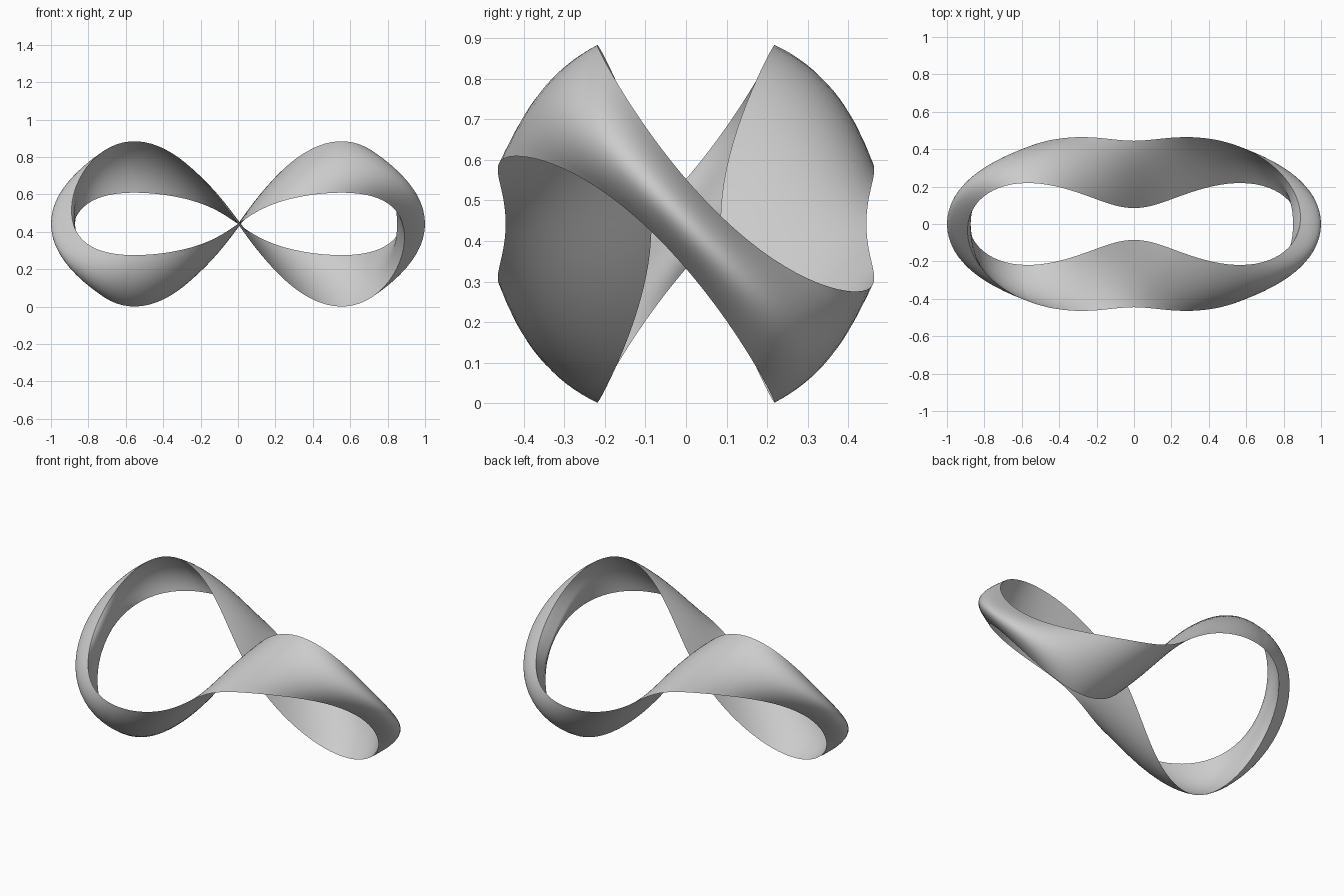
import bpy, bmesh
from math import sin, cos, pi
from mathutils import Vector

if "Cube" in bpy.data.objects:
    bpy.data.objects.remove(bpy.data.objects["Cube"], do_unlink=True)

STEPS, ACROSS = 128, 16
MID_HEIGHT = 0.4425
THIN = 0.012


def sheet_point(t, s, fullness=1):
    """Point at angle t along the loop and s (-1 to 1) across the band."""
    k = fullness * (1 - s * s)          # outward bulge, zero at both rims
    x = (0.785 + 0.07 * k) * cos(t) + (0.105 + 0.04 * k) * cos(3 * t) + 0.02 * s * sin(2 * t)
    y = (s * (0.115 - 0.065 * cos(2 * t))
         - (0.366 + 0.02 * k) * sin(t) - (0.101 + 0.02 * k) * sin(3 * t))
    z = (s * (0.1245 * cos(t) - 0.053 * cos(3 * t) - 0.0165 * cos(5 * t))
         + (0.3 + 0.025 * k) * sin(2 * t) + 0.025 * sin(4 * t))
    return Vector((x, y, z + MID_HEIGHT))


def inner_point(t, s):
    """Inner skin: thin behind the outer skin, filled out at the two ends."""
    e = 0.001
    along = sheet_point(t + e, s) - sheet_point(t - e, s)
    over = sheet_point(t, s + e) - sheet_point(t, s - e)
    inward = along.cross(over).normalized()
    fullness = 1 - 1.25 * cos(t) ** 6
    return sheet_point(t, s, fullness) + inward * THIN * (1 - s * s)


# Twisted figure-eight band: closed lens sections joined into a loop
spread = [2 * j / ACROSS - 1 for j in range(ACROSS + 1)]
bm = bmesh.new()
rings = []
for i in range(STEPS):
    t = 2 * pi * i / STEPS
    section = [sheet_point(t, s) for s in spread]
    section += [inner_point(t, s) for s in reversed(spread[1:-1])]
    rings.append([bm.verts.new(p) for p in section])
for i, ring in enumerate(rings):
    after = rings[(i + 1) % STEPS]
    for j in range(len(ring)):
        n = (j + 1) % len(ring)
        bm.faces.new((ring[j], after[j], after[n], ring[n]))
bmesh.ops.recalc_face_normals(bm, faces=bm.faces)

mesh = bpy.data.meshes.new("twisted_band")
bm.to_mesh(mesh)
bm.free()
band = bpy.data.objects.new("twisted_band", mesh)
bpy.context.collection.objects.link(band)

# Plain grey
grey = bpy.data.materials.new("light_grey")
grey.use_nodes = True
colour = (0.6, 0.6, 0.6, 1)
grey.diffuse_color = colour
grey.node_tree.nodes["Principled BSDF"].inputs["Base Color"].default_value = colour
mesh.materials.append(grey)

# Smooth skin with crisp rims
bpy.ops.object.select_all(action="DESELECT")
band.select_set(True)
bpy.context.view_layer.objects.active = band
bpy.ops.object.shade_smooth_by_angle()
